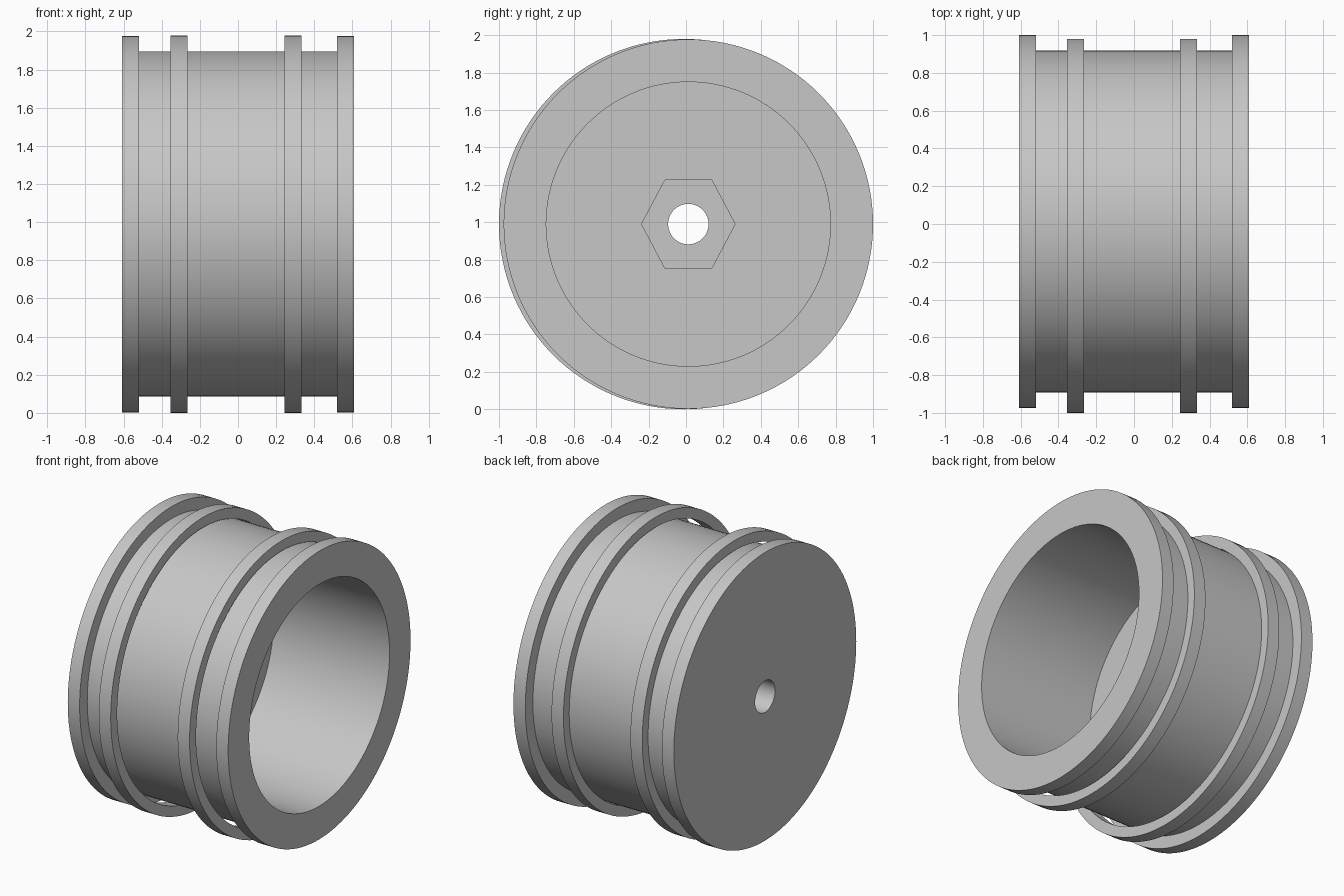
import bpy, bmesh
from math import radians, sin, cos, tau
from mathutils import Matrix

old = bpy.data.objects.get("Cube")
if old:
    bpy.data.objects.remove(old)

grey = bpy.data.materials.new("light grey")
grey.use_nodes = True
colour = (0.57, 0.57, 0.57, 1)
grey.diffuse_color = colour
grey.node_tree.nodes["Principled BSDF"].inputs["Base Color"].default_value = colour

CENTRE_Z = 0.99
BODY_Y = 0.0125
RING_Y = -0.01


def finish(name, bm, y):
    """Turn a bmesh into a grey object placed on the axle line."""
    bmesh.ops.recalc_face_normals(bm, faces=bm.faces)
    mesh = bpy.data.meshes.new(name)
    bm.to_mesh(mesh)
    bm.free()
    mesh.materials.append(grey)
    obj = bpy.data.objects.new(name, mesh)
    obj.location = (0, y, CENTRE_Z)
    bpy.context.collection.objects.link(obj)
    return obj


def lathe(name, profile, y, sides=128):
    """Revolve a closed (x, radius) profile about the x axis."""
    bm = bmesh.new()
    loops = []
    for i in range(sides):
        a = tau * i / sides
        loops.append([bm.verts.new((x, r * cos(a), r * sin(a))) for x, r in profile])
    n = len(profile)
    for i in range(sides):
        p, q = loops[i], loops[(i + 1) % sides]
        for j in range(n):
            k = (j + 1) % n
            bm.faces.new((p[j], p[k], q[k], q[j]))
    return finish(name, bm, y)


def smooth(obj):
    bpy.ops.object.select_all(action='DESELECT')
    obj.select_set(True)
    bpy.context.view_layer.objects.active = obj
    bpy.ops.object.shade_smooth_by_angle(angle=radians(30))


# Rim body: barrel with two end flanges, deep open well and axle hole
FLANGE, BARREL, WELL, HOLE = 0.9875, 0.905, 0.76, 0.108
END, LIP, FLOOR = 0.608, 0.518, -0.27
rim = lathe("wheel_rim", [
    (-END, HOLE), (-END, FLANGE), (-LIP, FLANGE), (-LIP, BARREL),
    (LIP, BARREL), (LIP, FLANGE), (END, FLANGE), (END, WELL),
    (FLOOR, WELL), (FLOOR, HOLE)], BODY_Y)

# Hexagonal drive socket sunk into the floor of the well
bm = bmesh.new()
bmesh.ops.create_cone(bm, cap_ends=True, segments=6, radius1=0.25, radius2=0.25, depth=0.4)
bmesh.ops.rotate(bm, verts=bm.verts, matrix=Matrix.Rotation(radians(90), 3, 'Y'))
# Put two corners on the y axis and stretch the flats slightly
if max(abs(v.co.y) for v in bm.verts) < 0.24:
    bmesh.ops.rotate(bm, verts=bm.verts, matrix=Matrix.Rotation(radians(30), 3, 'X'))
bmesh.ops.scale(bm, vec=(1, 1, 1.09), verts=bm.verts)
bmesh.ops.translate(bm, vec=(FLOOR, 0, 0), verts=bm.verts)
cutter = finish("hex_cutter", bm, BODY_Y)
cutter.hide_render = True

cut = rim.modifiers.new("hex_socket", 'BOOLEAN')
cut.operation = 'DIFFERENCE'
cut.solver = 'EXACT'
cut.object = cutter
bpy.context.view_layer.objects.active = rim
bpy.ops.object.modifier_apply(modifier=cut.name)
bpy.data.objects.remove(cutter)
smooth(rim)

# Two loose rings around the barrel, set slightly off centre
for name, x in (("right_ring", -0.31), ("left_ring", 0.288)):
    a, b = x - 0.045, x + 0.045
    ring = lathe(name, [(a, 0.92), (a, 0.99), (b, 0.99), (b, 0.92)], RING_Y)
    smooth(ring)
